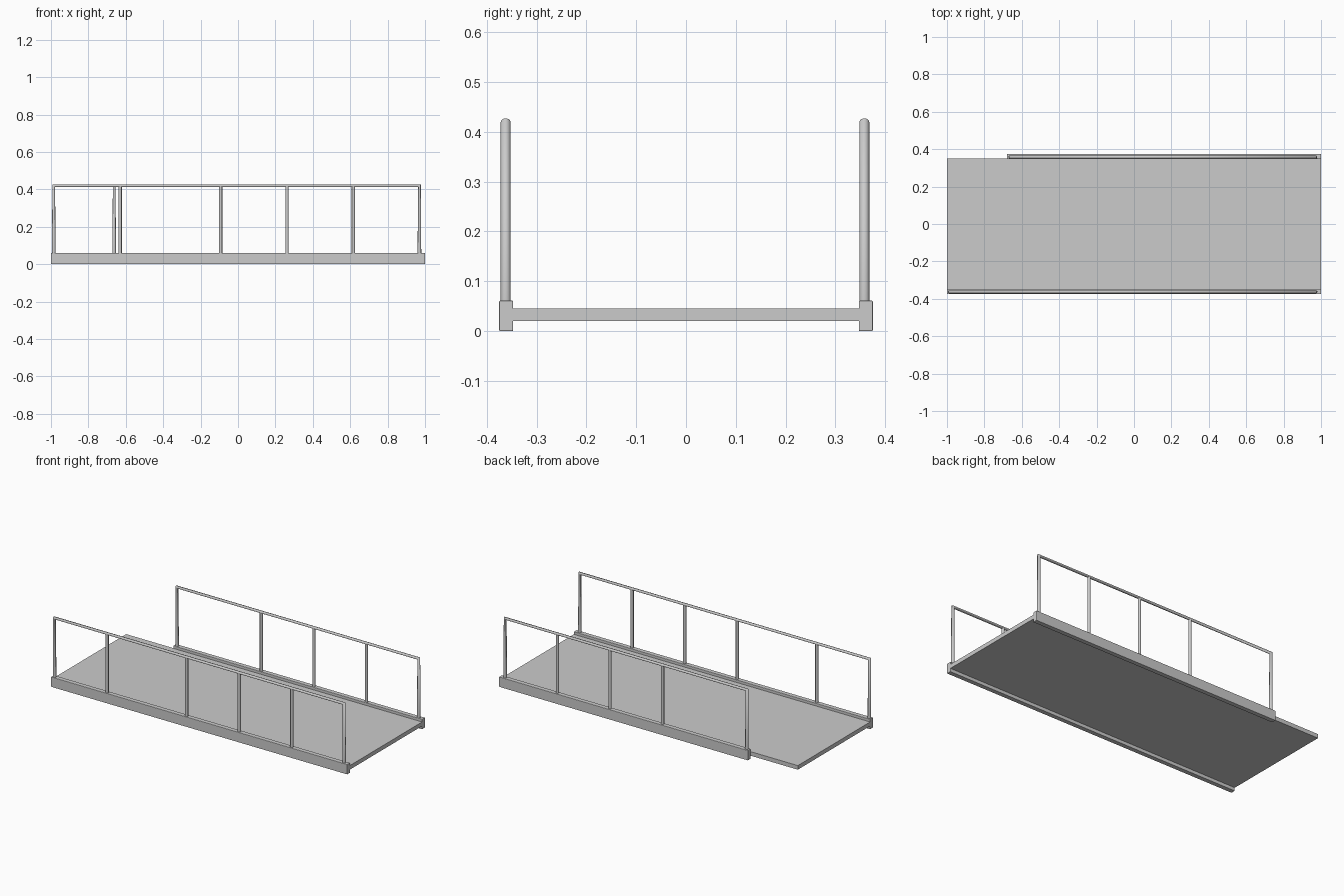
import bpy

if "Cube" in bpy.data.objects:
    bpy.data.objects.remove(bpy.data.objects["Cube"])

def box(name, x0, x1, y0, y1, z0, z1, bevel=0):
    bpy.ops.mesh.primitive_cube_add(size=1, location=((x0+x1)/2, (y0+y1)/2, (z0+z1)/2))
    ob = bpy.context.object
    ob.name = name
    ob.scale = (x1-x0, y1-y0, z1-z0)
    bpy.ops.object.transform_apply(location=False, rotation=False, scale=True)
    if bevel:
        m = ob.modifiers.new("edge", 'BEVEL')
        m.width = bevel
        m.segments = 2
    return ob

def tube(name, points, radius=0.01):
    cu = bpy.data.curves.new(name, 'CURVE')
    cu.dimensions = '3D'
    cu.bevel_depth = radius
    cu.bevel_resolution = 4
    cu.use_fill_caps = True
    sp = cu.splines.new('POLY')
    sp.points.add(len(points)-1)
    for p, co in zip(sp.points, points):
        p.co = (*co, 1)
    sp.use_smooth = True
    ob = bpy.data.objects.new(name, cu)
    bpy.context.collection.objects.link(ob)
    return ob

# Walking deck
box("deck", -1, 1, -0.35, 0.35, 0.02, 0.045)

# Side beams: full length in front, shortened at the back
box("front_beam", -1, 1, -0.375, -0.347, 0, 0.061, 0.002)
box("back_beam", -0.68, 1, 0.347, 0.375, 0, 0.061, 0.002)

# Railings: end posts and handrail are one bent tube, inner posts stand between
BASE, TOP = 0.05, 0.42
railings = {
    "front": (-0.362, [-0.985, -0.63, -0.093, 0.262, 0.617, 0.97]),
    "back": (0.358, [-0.662, -0.093, 0.262, 0.617, 0.97]),
}
for side, (y, xs) in railings.items():
    a, b = xs[0], xs[-1]
    tube(side + "_handrail", [(a, y, BASE), (a, y, TOP), (b, y, TOP), (b, y, BASE)])
    for i, x in enumerate(xs[1:-1], 1):
        tube(f"{side}_post_{i}", [(x, y, BASE), (x, y, TOP)], 0.009)
